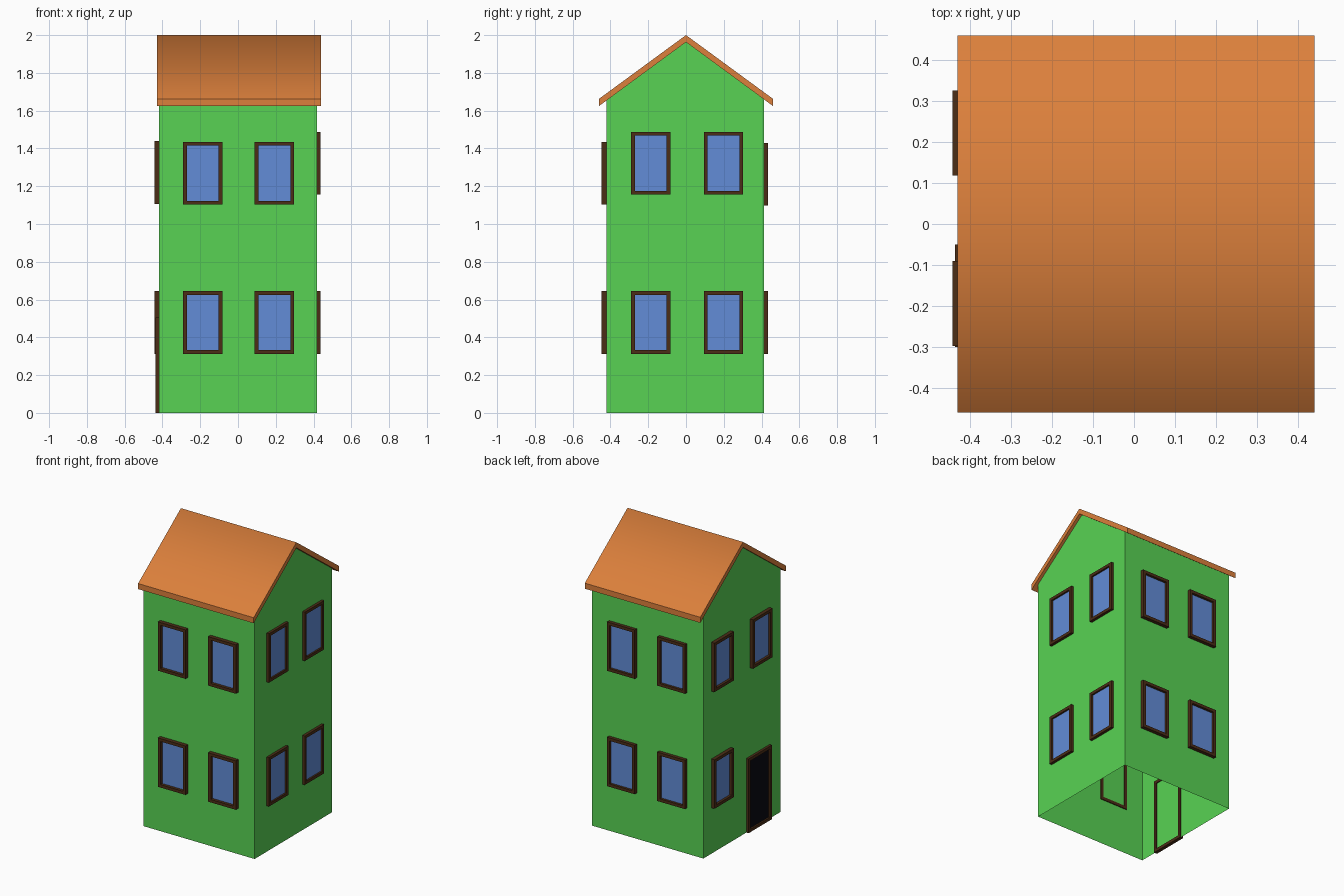
import bpy
import bmesh

if "Cube" in bpy.data.objects:
    bpy.data.objects.remove(bpy.data.objects["Cube"])


def material(name, rgb):
    m = bpy.data.materials.new(name)
    m.diffuse_color = (*rgb, 1)
    m.use_nodes = True
    m.node_tree.nodes["Principled BSDF"].inputs["Base Color"].default_value = m.diffuse_color
    return m


GREEN = material("wall_green", (0.098, 0.651, 0.087))
ORANGE = material("roof_orange", (0.716, 0.216, 0.045))
BLUE = material("glass_blue", (0.122, 0.263, 0.68))
BROWN = material("frame_brown", (0.07, 0.026, 0.008))
BLACK = material("door_black", (0.003, 0.003, 0.006))


def make(name, verts, faces, mat, recalc=True):
    bm = bmesh.new()
    vs = [bm.verts.new(v) for v in verts]
    for f in faces:
        bm.faces.new([vs[i] for i in f])
    if recalc:
        bmesh.ops.recalc_face_normals(bm, faces=bm.faces)
    me = bpy.data.meshes.new(name)
    bm.to_mesh(me)
    bm.free()
    me.materials.append(mat)
    ob = bpy.data.objects.new(name, me)
    bpy.context.collection.objects.link(ob)
    return ob


def prism(profile, x0, x1):
    """Vertices of a y-z profile swept along x, and its side quads."""
    n = len(profile)
    verts = [(x, y, z) for x in (x0, x1) for y, z in profile]
    sides = [(i, (i + 1) % n, (i + 1) % n + n, i + n) for i in range(n)]
    return verts, sides


# Walls: single-skin gabled shell, open underneath and beneath the roof
WX, YF, YB = 0.419, -0.42, 0.412
verts, sides = prism([(YF, 0), (YB, 0), (YB, 1.665), (0, 1.965), (YF, 1.66)], -WX, WX)
make("walls", verts, [sides[1], sides[4], (0, 4, 3, 2, 1), (5, 6, 7, 8, 9)], GREEN, False)
# front and back quads share edges with the gables, so orient them together
me = bpy.data.objects["walls"].data
bm = bmesh.new()
bm.from_mesh(me)
bmesh.ops.recalc_face_normals(bm, faces=bm.faces)
bm.to_mesh(me)
bm.free()

# Roof: folded slab, the two slopes shaded smoothly over the ridge
verts, sides = prism([(-0.46, 1.625), (0, 1.963), (0.46, 1.625),
                      (0.46, 1.663), (0, 2.0), (-0.46, 1.663)], -0.43, 0.44)
caps = [(0, 1, 4, 5), (1, 2, 3, 4), (6, 7, 10, 11), (7, 8, 9, 10)]
roof = make("roof", verts, sides + caps, ORANGE)
for i in (3, 4):
    roof.data.polygons[i].use_smooth = True

# Wall placement: (along, height, outward) to world
WALLS = {
    "front": lambda u, z, d: (u, YF - d, z),
    "back": lambda u, z, d: (u, YB + d, z),
    "right": lambda u, z, d: (WX + d, u, z),
    "left": lambda u, z, d: (-WX - d, u, z),
}


def opening(name, wall, u0, u1, z0, z1, depth, pane_mat, w=0.02):
    """Rectangular frame through the wall with a recessed pane."""
    at = WALLS[wall]

    def rect(k, d):
        return [at(u, z, d) for u, z in ((u0 + k, z0 + k), (u1 - k, z0 + k),
                                         (u1 - k, z1 - k), (u0 + k, z1 - k))]
    # four loops: outer front, inner front, inner back, outer back
    verts = rect(0, depth) + rect(w, depth) + rect(w, -0.006) + rect(0, -0.006)
    faces = [(4 * a + i, 4 * a + (i + 1) % 4,
              4 * ((a + 1) % 4) + (i + 1) % 4, 4 * ((a + 1) % 4) + i)
             for a in range(4) for i in range(4)]
    make(name + "_frame", verts, faces, BROWN)
    flip = wall in ("back", "left")
    make(name + "_pane", rect(w, 0.007),
         [(3, 2, 1, 0) if flip else (0, 1, 2, 3)], pane_mat, False)


# Windows: wall, column spans, bottom of lower and upper row, protrusion
H = 0.333
for wall, cols, upper, depth in (
        ("front", ((-0.29, -0.082), (0.088, 0.297)), 1.102, 0.027),
        ("back", ((-0.297, -0.088), (0.082, 0.29)), 1.097, 0.023),
        ("right", ((-0.29, -0.082), (0.095, 0.303)), 1.155, 0.018),
        ("left", ((-0.297, -0.09), (0.118, 0.326)), 1.106, 0.024)):
    for c, (a, b) in enumerate(cols):
        for row, z in (("lower", 0.312), ("upper", upper)):
            if wall == "left" and c == 0 and row == "lower":
                continue  # the door takes this place
            opening(f"{wall}_window_{row}_{c + 1}", wall, a, b, z, z + H, depth, BLUE)

# Door
opening("door", "left", -0.30, -0.05, 0.0, 0.505, 0.017, BLACK)
